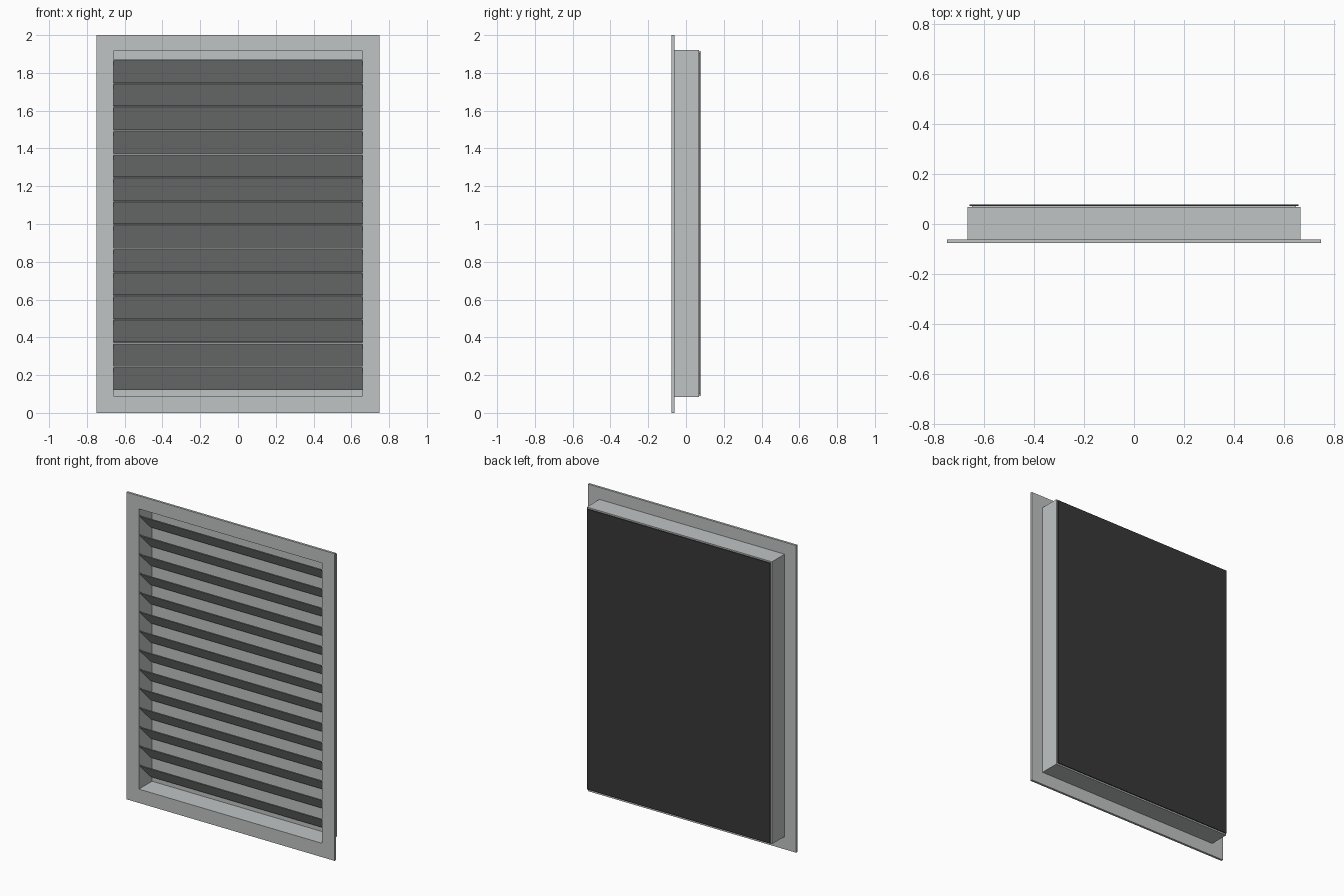
import bpy, math

if "Cube" in bpy.data.objects:
    bpy.data.objects.remove(bpy.data.objects["Cube"])


def material(name, rgb):
    m = bpy.data.materials.new(name)
    m.diffuse_color = (*rgb, 1.0)
    m.use_nodes = True
    m.node_tree.nodes["Principled BSDF"].inputs["Base Color"].default_value = m.diffuse_color
    return m


GREY = material("light grey metal", (0.53, 0.55, 0.55))
DARK = material("charcoal screen", (0.04, 0.04, 0.04))


def mesh_object(name, verts, faces, mat):
    me = bpy.data.meshes.new(name)
    me.from_pydata(verts, [], faces)
    me.materials.append(mat)
    ob = bpy.data.objects.new(name, me)
    bpy.context.collection.objects.link(ob)
    return ob


def box(name, half_x, y0, y1, z0, z1, mat):
    bpy.ops.mesh.primitive_cube_add(size=1, location=(0, (y0 + y1) / 2, (z0 + z1) / 2))
    ob = bpy.context.object
    ob.name = name
    ob.scale = (2 * half_x, y1 - y0, z1 - z0)
    ob.data.materials.append(mat)
    return ob


def ring(name, outer, inner, y0, y1, mat):
    """Rectangular frame; outer and inner are (half width, bottom, top)."""
    verts = []
    for y in (y0, y1):
        for hx, zb, zt in (outer, inner):
            verts += [(-hx, y, zb), (hx, y, zb), (hx, y, zt), (-hx, y, zt)]
    faces = []
    for i in range(4):
        j = (i + 1) % 4
        faces += [(i, j, 4 + j, 4 + i),                # front
                  (8 + j, 8 + i, 12 + i, 12 + j),      # back
                  (j, i, 8 + i, 8 + j),                # outside
                  (4 + i, 4 + j, 12 + j, 12 + i)]      # inside
    return mesh_object(name, verts, faces, mat)


FRONT, FLANGE_BACK, SLEEVE_BACK, REAR = -0.077, -0.062, 0.068, 0.078
OPENING = (0.66, 0.09, 1.915)

# Wall flange and the sleeve behind it
ring("front_flange", (0.75, 0.0, 2.0), OPENING, FRONT, FLANGE_BACK, GREY)
ring("sleeve", (0.667, 0.083, 1.922), OPENING, FLANGE_BACK, SLEEVE_BACK, GREY)

# Back plate closing the sleeve, and the dark screen behind it
box("back_plate", 0.66, 0.058, SLEEVE_BACK, 0.09, 1.915, GREY)
box("rear_screen", 0.66, 0.072, REAR, 0.09, 1.915, DARK)
box("screen_spacer", 0.65, SLEEVE_BACK, 0.072, 0.1, 1.905, GREY)

# Sloping louvre blades: high at the front, low at the back
COUNT, PITCH, TOP = 14, 0.125, 1.872
Y0, Y1, DROP, THICK = -0.072, 0.045, 0.117, 0.006
for k in range(COUNT):
    z = TOP - k * PITCH
    profile = [(Y0, z - THICK), (Y1, z - THICK - DROP), (Y1, z - DROP), (Y0, z)]
    verts = [(x, y, h) for x in (-0.66, 0.66) for y, h in profile]
    faces = [(3, 2, 1, 0), (4, 5, 6, 7)]
    faces += [(i, (i + 1) % 4, 4 + (i + 1) % 4, 4 + i) for i in range(4)]
    mesh_object(f"louvre_blade_{k + 1}", verts, faces, GREY)

# Consistent outward normals
for ob in bpy.context.collection.objects:
    bpy.context.view_layer.objects.active = ob
    bpy.ops.object.mode_set(mode='EDIT')
    bpy.ops.mesh.select_all(action='SELECT')
    bpy.ops.mesh.normals_make_consistent(inside=False)
    bpy.ops.object.mode_set(mode='OBJECT')
